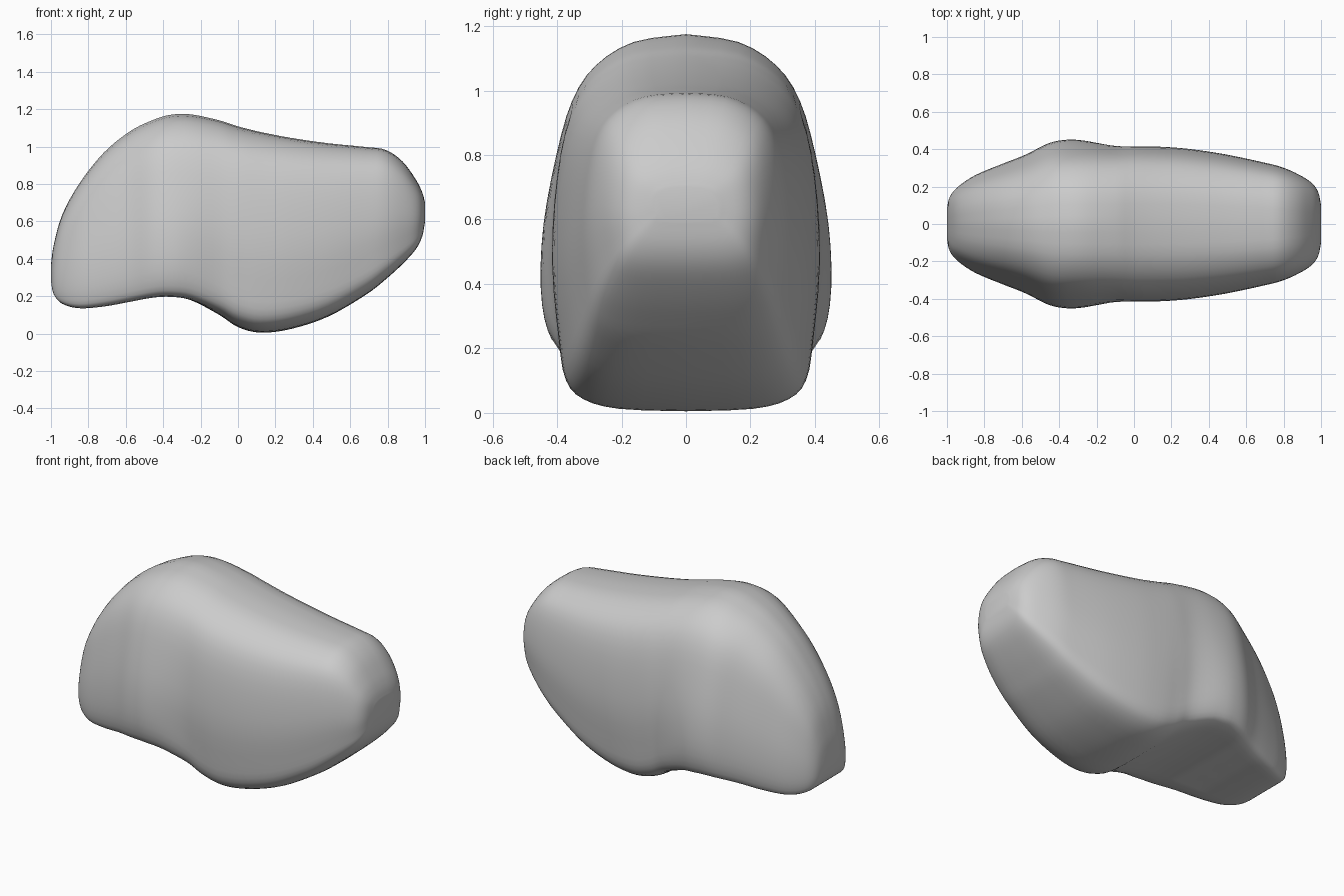
import bpy, bmesh
from mathutils import Vector

if "Cube" in bpy.data.objects:
    bpy.data.objects.remove(bpy.data.objects["Cube"])

# Stations along the body: x, top z, bottom z, half width
STATIONS = [
    (-1.0, .37, .28, .08), (-.985, .475, .21, .145), (-.94, .635, .16, .2),
    (-.85, .80, .136, .26), (-.72, .965, .145, .315), (-.58, 1.08, .17, .37),
    (-.46, 1.14, .192, .43), (-.36, 1.17, .197, .45), (-.25, 1.172, .178, .445),
    (-.1, 1.14, .1, .42), (0, 1.108, .035, .416), (.12, 1.078, .005, .414),
    (.28, 1.047, .024, .403), (.48, 1.018, .09, .374), (.68, .998, .205, .332),
    (.79, .982, .29, .304), (.88, .92, .372, .265), (.95, .825, .45, .22),
    (.985, .755, .52, .17), (1.0, .70, .60, .1),
]
# Half cross-sections (share of half width, share of height): tall end, blunt end
TALL = [(0, 0), (.45, 0), (.83, .005), (.95, .06), (1, .2), (.98, .4),
        (.89, .62), (.78, .79), (.62, .9), (.36, .975), (0, 1)]
BLUNT = [(0, 0), (.5, .007), (.77, .035), (.9, .09), (.95, .2), (1, .42),
         (.965, .65), (.87, .82), (.70, .92), (.40, .985), (0, 1)]


def spline(points, steps):
    """Smooth curve through points of any dimension."""
    p = [Vector(q) for q in points]
    out = []
    for i in range(len(p) - 1):
        b, c = p[i], p[i + 1]
        a = p[i - 1] if i else b
        d = p[i + 2] if i + 2 < len(p) else c
        for s in range(steps):
            t = s / steps
            out.append((b * 2 + (c - a) * t + (a * 2 - b * 5 + c * 4 - d) * t * t
                        + (b * 3 - a - c * 3 + d) * t ** 3) * .5)
    return out + [p[-1]]


def full_loop(half):
    right = spline(half, 3)
    return right + [Vector((-q.x, q.y)) for q in right[-2:0:-1]]


# Lofted body
tall, blunt = full_loop(TALL), full_loop(BLUNT)
bm = bmesh.new()
rings = []
for x, top, low, width in spline(STATIONS, 4):
    f = min(max((x + .35) / .4, 0), 1)
    f = f * f * (3 - 2 * f)
    ring = []
    for a, b in zip(tall, blunt):
        q = a.lerp(b, f)
        ring.append(bm.verts.new((x, q.x * width, low + q.y * (top - low))))
    rings.append(ring)
n = len(tall)
for r, s in zip(rings, rings[1:]):
    for i in range(n):
        j = (i + 1) % n
        bm.faces.new((r[i], r[j], s[j], s[i]))

# End caps
bm.faces.new(rings[0])
bm.faces.new(rings[-1])
bmesh.ops.recalc_face_normals(bm, faces=bm.faces)
for face in bm.faces:
    face.smooth = True
mesh = bpy.data.meshes.new("body")
bm.to_mesh(mesh)
bm.free()
body = bpy.data.objects.new("body", mesh)
bpy.context.collection.objects.link(body)
